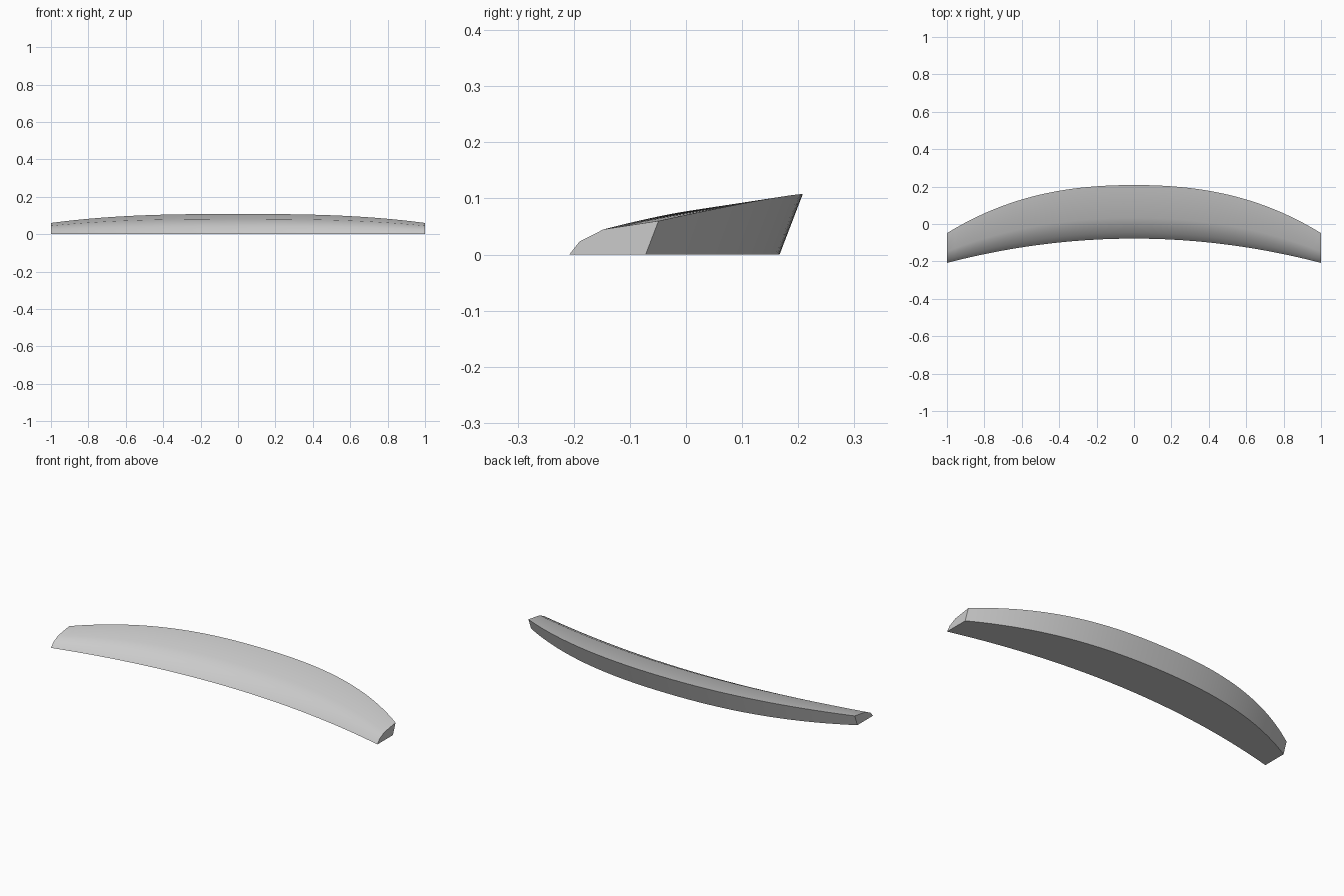
import bpy, bmesh, math

cube = bpy.data.objects.get("Cube")
if cube:
    bpy.data.objects.remove(cube, do_unlink=True)

# Plain grey finish
grey = bpy.data.materials.new("light_grey")
grey.use_nodes = True
colour = (0.6, 0.6, 0.6, 1)
grey.diffuse_color = colour
grey.node_tree.nodes["Principled BSDF"].inputs["Base Color"].default_value = colour

# End cross-section as (depth behind front edge, height)
PROFILE = [(0, 0), (0.018, 0.023), (0.061, 0.045), (0.159, 0.06), (0.136, 0)]
STATIONS = 48


def section(bm, x):
    """Cross-section that swells toward the middle along a bowed front edge."""
    scale = 1.8 - 0.8 * abs(x) ** 2.8
    front = -0.078 - 0.13 * x * x
    return [bm.verts.new((x, front + scale * d, scale * h)) for d, h in PROFILE]


# Curved strip lofted from end to end, capped flat
bm = bmesh.new()
rings = [section(bm, -1 + 2 * i / STATIONS) for i in range(STATIONS + 1)]
for a, b in zip(rings, rings[1:]):
    for j in range(len(PROFILE)):
        k = (j + 1) % len(PROFILE)
        bm.faces.new((a[j], a[k], b[k], b[j]))
bm.faces.new(rings[0])
bm.faces.new(rings[-1])
bmesh.ops.recalc_face_normals(bm, faces=bm.faces)

mesh = bpy.data.meshes.new("curved_strip")
bm.to_mesh(mesh)
bm.free()
mesh.materials.append(grey)
strip = bpy.data.objects.new("curved_strip", mesh)
bpy.context.collection.objects.link(strip)

# Smooth front and top, crisp back, base and ends
bpy.ops.object.select_all(action="DESELECT")
strip.select_set(True)
bpy.context.view_layer.objects.active = strip
bpy.ops.object.shade_smooth_by_angle(angle=math.radians(35))
